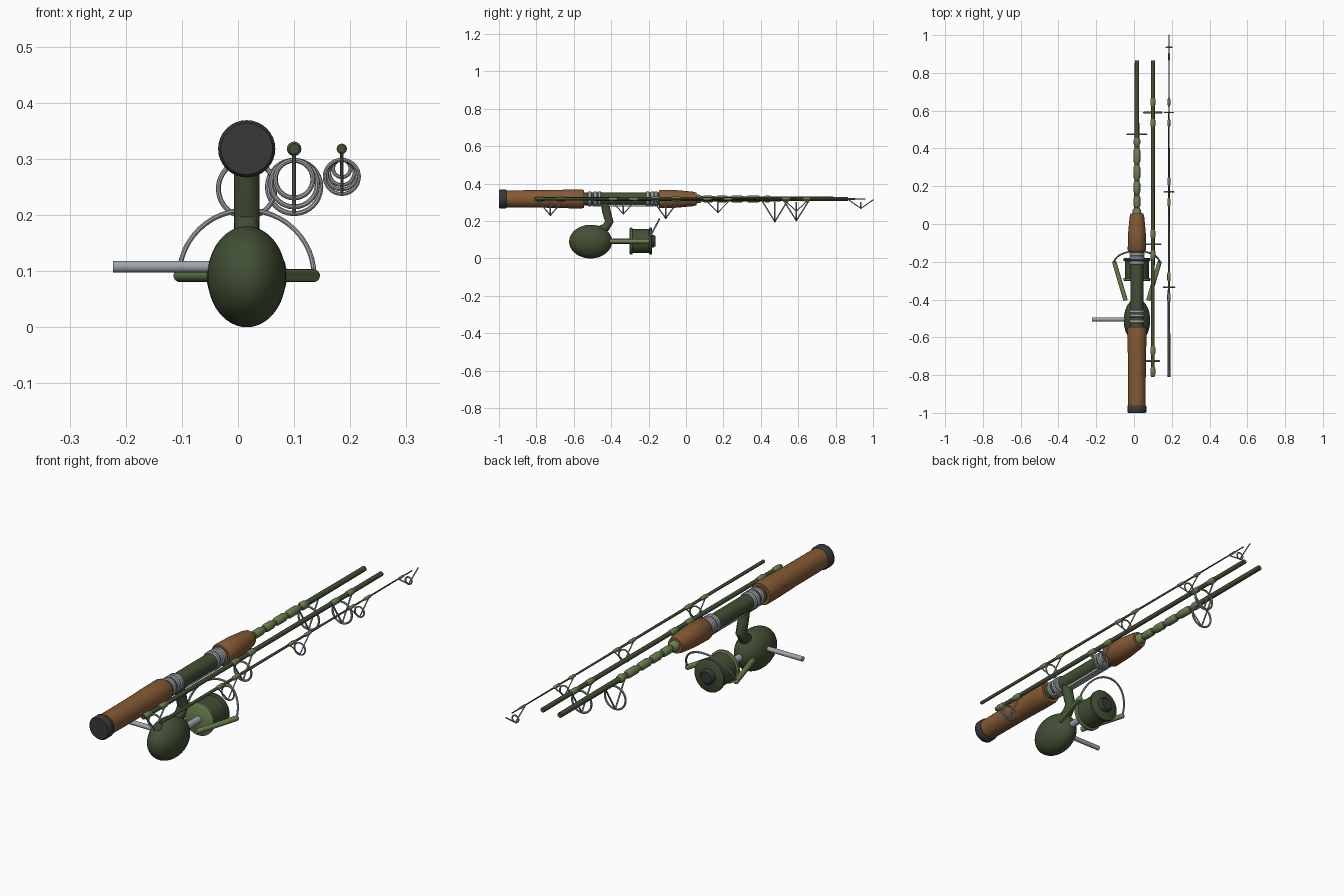
import bpy, bmesh, math
from mathutils import Vector, Matrix

if "Cube" in bpy.data.objects:
    bpy.data.objects.remove(bpy.data.objects["Cube"])

def mat(name, rgb):
    m = bpy.data.materials.new(name)
    m.diffuse_color = (*rgb, 1)
    m.use_nodes = True
    m.node_tree.nodes["Principled BSDF"].inputs["Base Color"].default_value = m.diffuse_color
    return m

DARK = mat("dark rubber", (0.04, 0.04, 0.04))
CORK = mat("brown cork", (0.235, 0.102, 0.034))
GREEN = mat("dark green", (0.055, 0.08, 0.036))
LIGHT = mat("light green", (0.15, 0.22, 0.08))
METAL = mat("grey metal", (0.36, 0.38, 0.40))
ROD_Z = 0.318

def finish(name, bm, material):
    bmesh.ops.recalc_face_normals(bm, faces=bm.faces)
    me = bpy.data.meshes.new(name)
    bm.to_mesh(me)
    bm.free()
    me.materials.append(material)
    ob = bpy.data.objects.new(name, me)
    bpy.context.collection.objects.link(ob)
    bpy.ops.object.select_all(action='DESELECT')
    ob.select_set(True)
    bpy.context.view_layer.objects.active = ob
    bpy.ops.object.shade_smooth_by_angle(angle=math.radians(40))
    return ob

def lathe(name, x, z, profile, material, n=32):
    """Closed solid turned about a line along y; profile is (y, radius)."""
    bm = bmesh.new()
    rings = [[bm.verts.new((x + r * math.cos(2 * math.pi * i / n), y,
                            z + r * math.sin(2 * math.pi * i / n)))
              for i in range(n)] for y, r in profile]
    for a, b in zip(rings, rings[1:]):
        for i in range(n):
            j = (i + 1) % n
            bm.faces.new((a[i], a[j], b[j], b[i]))
    bm.faces.new(rings[0])
    bm.faces.new(rings[-1])
    return finish(name, bm, material)

def tube(name, pts, r, material, n=12, closed=False):
    """Round tube swept along a list of points."""
    pts = [Vector(p) for p in pts]
    bm = bmesh.new()
    rings, up = [], None
    for k, p in enumerate(pts):
        if closed:
            t = pts[(k + 1) % len(pts)] - pts[k - 1]
        else:
            t = pts[min(k + 1, len(pts) - 1)] - pts[max(k - 1, 0)]
        t.normalize()
        up = t.orthogonal() if up is None else up - t * up.dot(t)
        up.normalize()
        side = t.cross(up)
        rings.append([bm.verts.new(p + r * (up * math.cos(2 * math.pi * i / n)
                                            + side * math.sin(2 * math.pi * i / n)))
                      for i in range(n)])
    pairs = list(zip(rings, rings[1:]))
    if closed:
        pairs.append((rings[-1], rings[0]))
    for a, b in pairs:
        for i in range(n):
            j = (i + 1) % n
            bm.faces.new((a[i], a[j], b[j], b[i]))
    if not closed:
        bm.faces.new(rings[0])
        bm.faces.new(rings[-1])
    return finish(name, bm, material)

def ball(name, centre, size, material):
    bm = bmesh.new()
    bmesh.ops.create_uvsphere(bm, u_segments=40, v_segments=24, radius=1,
                              matrix=Matrix.Translation(centre) @ Matrix.Diagonal((*size, 1)))
    return finish(name, bm, material)

def box(name, centre, size, material):
    bm = bmesh.new()
    bmesh.ops.create_cube(bm, size=1,
                          matrix=Matrix.Translation(centre) @ Matrix.Diagonal((*size, 1)))
    return finish(name, bm, material)

def guide(name, x, y, r, rod_r, wraps=True):
    """Line guide: ring under the rod, two slanted struts, thread wraps."""
    wire = 0.0045 if r > 0.036 else 0.0035
    cz, rr = 0.302 - r, r - wire
    tube(name + "_ring", [(x + rr * math.cos(a), y, cz + rr * math.sin(a))
                          for a in (2 * math.pi * i / 32 for i in range(32))],
         wire, METAL, 8, True)
    for s in (-1, 1):
        tube(name + "_strut", [(x, y + s * 0.068, ROD_Z - rod_r * 0.8),
                               (x, y, cz - rr)], wire * 0.8, METAL, 8)
        if wraps:
            w = rod_r + 0.003
            c = y + s * 0.055
            lathe(name + "_wrap", x, ROD_Z, [(c - .024, rod_r * .9), (c - .015, w),
                                            (c + .015, w), (c + .024, rod_r * .9)], LIGHT, 16)

# Butt section: cap, grips, reel seat
X1 = 0.0155
lathe("butt_cap", X1, ROD_Z, [(-1, .046), (-.994, .051), (-.965, .051), (-.96, .047)], DARK)
lathe("rear_grip", X1, ROD_Z, [(-.962, .046), (-.75, .047), (-.62, .050), (-.555, .050),
                               (-.545, .047)], CORK)
lathe("reel_seat", X1, ROD_Z, [(-.55, .034), (-.14, .034)], GREEN)
for c in (-.515, -.485, -.463, -.205, -.18, -.16):
    lathe("seat_ring", X1, ROD_Z, [(c - .010, .036), (c - .006, .040), (c + .006, .040),
                                   (c + .010, .036)], METAL)
box("reel_foot", (X1, -.335, .284), (.03, .33, .014), METAL)
lathe("fore_grip", X1, ROD_Z, [(-.145, .044), (-.138, .049), (-.05, .047), (.035, .039),
                               (.055, .034)], CORK)
lathe("butt_collar", X1, ROD_Z, [(.05, .024), (.075, .022), (.085, .014)], LIGHT)

# Butt blank with decorative thread wraps
lathe("butt_blank", X1, ROD_Z, [(.05, .015), (.45, .0125), (.865, .0115)], GREEN, 20)
for a, b in ((.085, .15), (.16, .225), (.235, .31), (.32, .40), (.415, .455)):
    lathe("butt_wrap", X1, ROD_Z, [(a, .013), (a + .012, .018), (b - .012, .018), (b, .013)],
          LIGHT, 20)
guide("butt_guide", X1, .475, .055, .0125, False)

# Middle section
X2 = 0.10
lathe("middle_blank", X2, ROD_Z, [(-.81, .0095), (.865, .0105)], GREEN, 20)
for y, r in ((.59, .052), (-.108, .046), (-.725, .038)):
    guide("middle_guide", X2, y, r, .0100)

# Tip section
X3 = 0.185
lathe("tip_blank", X3, ROD_Z, [(-.81, .0075), (.17, .005), (.96, .0025)], GREEN, 16)
for y, r, b in ((-.335, .034, .0063), (.17, .030, .005), (.59, .026, .004)):
    guide("tip_guide", X3, y, r, b)
guide("end_guide", X3, .935, .019, .004, False)
lathe("end_wrap", X3, ROD_Z, [(.86, .0025), (.87, .005), (.90, .005), (.91, .0025)], LIGHT, 12)

# Reel body, stem, crank
RZ = 0.092
ball("reel_body", (X1, -.51, .09), (.07, .115, .09), GREEN)
tube("reel_stem", [(X1, -.435, .30), (X1, -.425, .25), (X1, -.41, .195), (X1, -.43, .165),
                   (X1, -.48, .14)], .023, GREEN, 20)
tube("crank_arm", [(-.2225, -.505, .108), (X1, -.505, .108)], .0105, METAL, 20)

# Spool
lathe("spool_shaft", X1, RZ, [(-.42, .015), (-.28, .015)], METAL, 20)
lathe("spool", X1, RZ, [(-.295, .064), (-.19, .064)], GREEN, 40)
for c in (-.293, -.189):
    lathe("spool_lip", X1, RZ, [(c - .008, .068), (c - .005, .072), (c + .005, .072),
                                (c + .008, .068)], LIGHT if c < -.2 else GREEN, 40)
lathe("drag_knob", X1, RZ, [(-.185, .034), (-.17, .032), (-.163, .026)], DARK, 24)

# Rotor arms and wire bail
for s in (-1, 1):
    tube("rotor_arm", [(X1 + s * .060, -.405, RZ), (X1 + s * .119, -.205, RZ)], .0115, LIGHT, 16)
    ball("arm_end", (X1 + s * .119, -.205, RZ), (.0115, .0115, .0115), LIGHT)
bail = [math.pi * i / 24 for i in range(25)]
tube("bail_wire", [(X1 + .12 * math.cos(a), -.205 + .062 * math.sin(a), RZ + .117 * math.sin(a))
                   for a in bail], .0045, METAL, 8)
